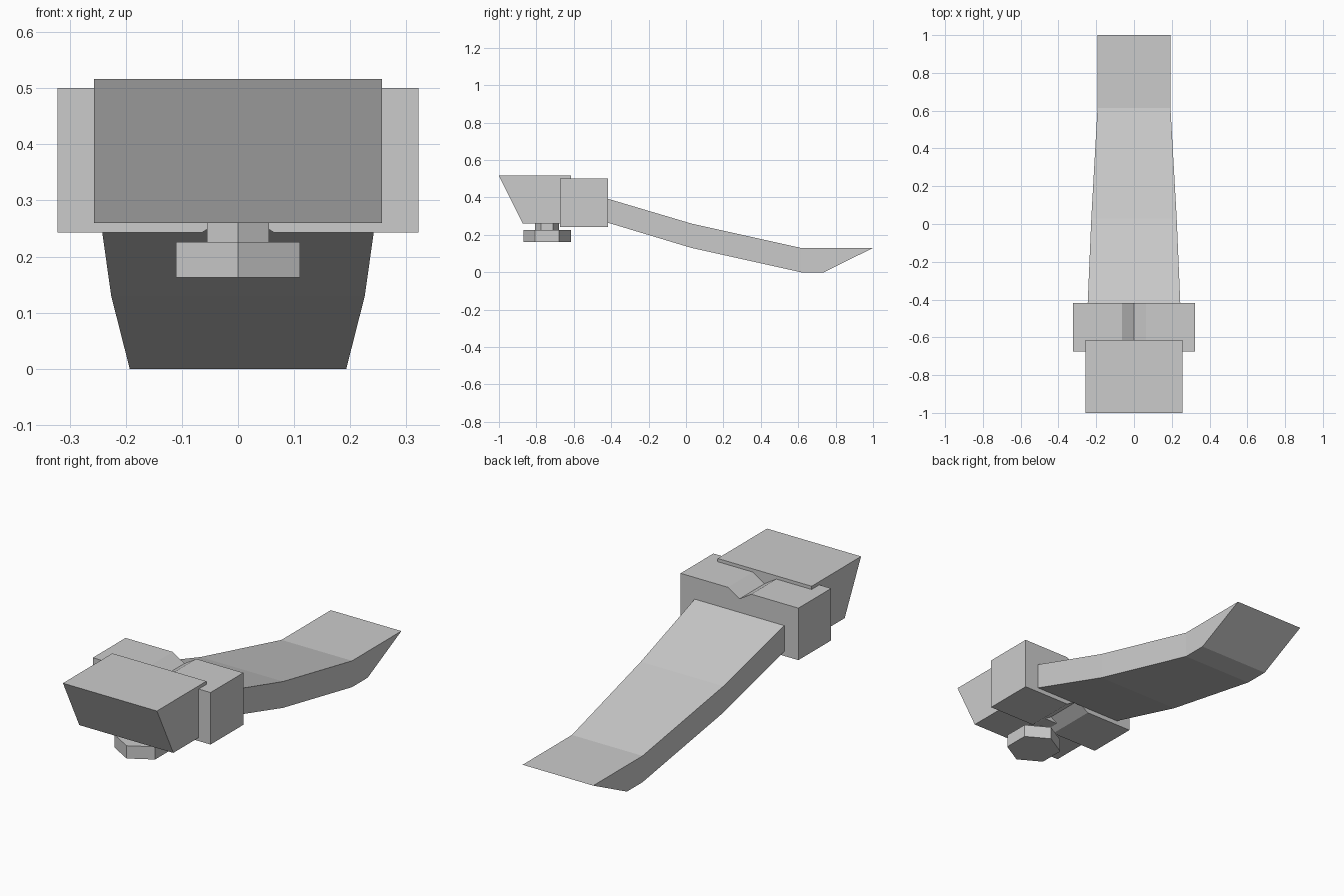
import bpy, bmesh, math

if "Cube" in bpy.data.objects:
    bpy.data.objects.remove(bpy.data.objects["Cube"])


def loft(name, sections):
    """Join equal-length closed loops of points into one capped solid."""
    bm = bmesh.new()
    rings = [[bm.verts.new(p) for p in s] for s in sections]
    n = len(rings[0])
    for a, b in zip(rings, rings[1:]):
        for i in range(n):
            j = (i + 1) % n
            bm.faces.new((a[i], a[j], b[j], b[i]))
    bm.faces.new(rings[0])
    bm.faces.new(rings[-1])
    bmesh.ops.recalc_face_normals(bm, faces=bm.faces)
    me = bpy.data.meshes.new(name)
    bm.to_mesh(me)
    bm.free()
    ob = bpy.data.objects.new(name, me)
    bpy.context.collection.objects.link(ob)
    return ob


def hex_prism(name, radius, y, z0, z1):
    """Six-sided prism with corners pointing along y."""
    angles = [math.pi / 2 + i * math.pi / 3 for i in range(6)]
    return loft(name, [[(radius * math.cos(a), y + radius * math.sin(a), z)
                        for a in angles] for z in (z0, z1)])


# Curved tapering blade with a bevelled tip: (half width, top y, top z, bottom y, bottom z)
stations = [(0.245, -0.418, 0.393, -0.418, 0.265),
            (0.226, 0.03, 0.26, 0.03, 0.13),
            (0.193, 0.615, 0.13, 0.615, 0.0),
            (0.193, 1.0, 0.13, 0.737, 0.0)]
loft("blade", [[(-w, ty, tz), (w, ty, tz), (w, by, bz), (-w, by, bz)]
               for w, ty, tz, by, bz in stations])

# Collar block with a V groove along the top and bottom
right = [(0, 0.283), (0.064, 0.243), (0.322, 0.243), (0.322, 0.5), (0.064, 0.5), (0, 0.46)]
outline = right + [(-x, z) for x, z in reversed(right[1:-1])]
loft("collar", [[(x, y, z) for x, z in outline] for y in (-0.674, -0.418)])

# Hammer head with a sloping front face
head = [(-1.0, 0.516), (-0.614, 0.516), (-0.614, 0.26), (-0.872, 0.26)]
loft("head", [[(x, y, z) for y, z in head] for x in (-0.257, 0.257)])

# Bolt under the head
hex_prism("bolt_shaft", 0.064, -0.742, 0.22, 0.265)
hex_prism("bolt_head", 0.128, -0.742, 0.163, 0.226)
